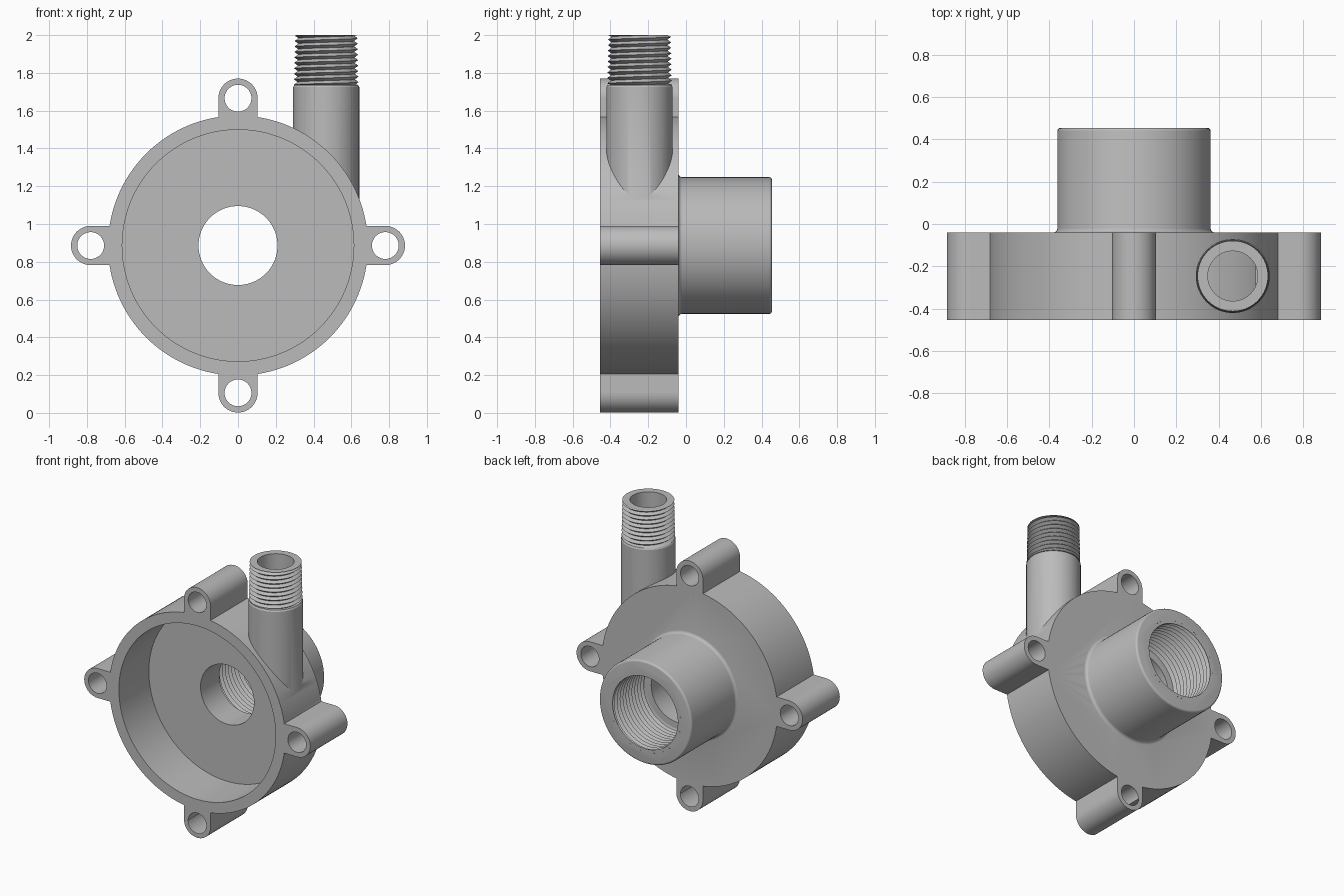
import bpy, bmesh, math
from mathutils import Matrix, Vector

if "Cube" in bpy.data.objects:
    bpy.data.objects.remove(bpy.data.objects["Cube"], do_unlink=True)

grey = bpy.data.materials.new("cast_grey")
grey.use_nodes = True
grey.diffuse_color = (0.5, 0.5, 0.5, 1)
grey.node_tree.nodes["Principled BSDF"].inputs["Base Color"].default_value = grey.diffuse_color

HUB = 0.886                      # height of the pump axis
FRONT, BACK, END = -0.455, -0.04, 0.455
SEG = 96
BACKWARD = Matrix.Translation((0, 0, HUB)) @ Matrix.Rotation(-math.pi / 2, 4, 'X')
UPWARD = Matrix.Translation((0.467, -0.246, 0))


def add_object(name, bm, matrix=Matrix()):
    bm.transform(matrix)
    mesh = bpy.data.meshes.new(name)
    bm.to_mesh(mesh)
    bm.free()
    mesh.materials.append(grey)
    obj = bpy.data.objects.new(name, mesh)
    bpy.context.scene.collection.objects.link(obj)
    return obj


def turned(name, profile, matrix, seg=SEG):
    """Solid of revolution from (radius, height) points, capped at both ends."""
    bm = bmesh.new()
    rings = [[bm.verts.new((r * math.cos(math.tau * i / seg), r * math.sin(math.tau * i / seg), h))
              for i in range(seg)] for r, h in profile]
    for low, high in zip(rings, rings[1:]):
        for i in range(seg):
            j = (i + 1) % seg
            bm.faces.new((low[i], low[j], high[j], high[i]))
    bm.faces.new(rings[0][::-1])
    bm.faces.new(rings[-1])
    return add_object(name, bm, matrix)


def rod(name, radius, low, high, matrix, seg=SEG):
    return turned(name, [(radius, low), (radius, high)], matrix, seg)


def combine(target, tool, operation):
    mod = target.modifiers.new("combine", 'BOOLEAN')
    mod.operation, mod.solver, mod.object = operation, 'EXACT', tool
    bpy.context.view_layer.update()
    graph = bpy.context.evaluated_depsgraph_get()
    mesh = bpy.data.meshes.new_from_object(target.evaluated_get(graph))
    target.modifiers.clear()
    target.data = mesh
    bpy.data.objects.remove(tool, do_unlink=True)


def thread(name, root, crest, low, high, pitch, taper, matrix, inward=False, seg=64):
    """Helical V thread skin, trimmed flat at both ends."""
    bm = bmesh.new()
    rows = range(-4, 2 * math.ceil((high - low) / pitch) + 3)
    grid = []
    for i in range(seg):
        a = math.tau * i / seg
        column = []
        for k in rows:
            h = min(high, max(low, low + pitch * (k / 2 + i / seg)))
            r = (crest if k % 2 else root) - taper * (h - low)
            column.append(bm.verts.new((r * math.cos(a), r * math.sin(a), h)))
        grid.append(column)
    for i in range(seg):
        wrap = 2 if i == seg - 1 else 0
        nxt = grid[(i + 1) % seg]
        for k in range(len(rows) - 1 - wrap):
            quad = (grid[i][k], nxt[k + wrap], nxt[k + 1 + wrap], grid[i][k + 1])
            bm.faces.new(quad[::-1] if inward else quad)
    return add_object(name, bm, matrix)


# Housing drum
housing = rod("pump_housing", 0.688, FRONT, BACK, BACKWARD, 128)

# Rear inlet boss with a base fillet and a rounded end
fillet = [(0.382 - 0.02 * math.sin(t), BACK + 0.02 - 0.02 * math.cos(t))
          for t in (math.pi / 8 * s for s in range(5))]
rounded = [(0.347 + 0.015 * math.cos(t), END - 0.015 + 0.015 * math.sin(t))
           for t in (math.pi / 8 * s for s in range(5))]
boss = turned("inlet_boss", [(0.382, BACK - 0.04)] + fillet + rounded, BACKWARD)
combine(housing, boss, 'UNION')

# Four mounting lugs
for n in range(4):
    turn = BACKWARD @ Matrix.Rotation(n * math.pi / 2, 4, 'Z') @ Matrix.Translation((0.78, 0, 0))
    combine(housing, rod("lug", 0.104, FRONT, BACK, turn, 48), 'UNION')
    bm = bmesh.new()
    bmesh.ops.create_cube(bm, size=1)
    bmesh.ops.transform(bm, verts=bm.verts, matrix=Matrix.LocRotScale(
        Vector((-0.065, 0, (FRONT + BACK) / 2)), None, Vector((0.13, 0.208, BACK - FRONT))))
    combine(housing, add_object("lug_web", bm, turn), 'UNION')

# Outlet pipe with a chamfered shoulder and a core for the thread
pipe = turned("outlet_pipe", [(0.175, 1.0), (0.175, 1.725), (0.168, 1.737),
                              (0.152, 1.737), (0.147, 2.0)], UPWARD, 64)
combine(housing, pipe, 'UNION')

# Cavity, passages and bolt holes
combine(housing, rod("cavity", 0.613, FRONT - 0.1, -0.12, BACKWARD, 128), 'DIFFERENCE')
combine(housing, rod("throat", 0.209, -0.2, 0.3, BACKWARD), 'DIFFERENCE')
combine(housing, rod("inlet_bore", 0.277, 0.09, END + 0.1, BACKWARD), 'DIFFERENCE')
combine(housing, rod("outlet_bore", 0.118, 1.1, 2.1, UPWARD, 64), 'DIFFERENCE')
for n in range(4):
    turn = BACKWARD @ Matrix.Rotation(n * math.pi / 2, 4, 'Z') @ Matrix.Translation((0.78, 0, 0))
    combine(housing, rod("bolt_hole", 0.071, FRONT - 0.1, BACK + 0.1, turn, 48), 'DIFFERENCE')

# Threads
outlet_thread = thread("outlet_thread", 0.152, 0.172, 1.737, 2.0, 0.029, 0.02, UPWARD)
inlet_thread = thread("inlet_thread", 0.277, 0.255, 0.09, END, 0.033, 0.0, BACKWARD, inward=True)

bpy.ops.object.select_all(action='DESELECT')
for obj in (housing, outlet_thread, inlet_thread):
    obj.select_set(True)
bpy.context.view_layer.objects.active = housing
bpy.ops.object.shade_smooth_by_angle(angle=math.radians(30))
